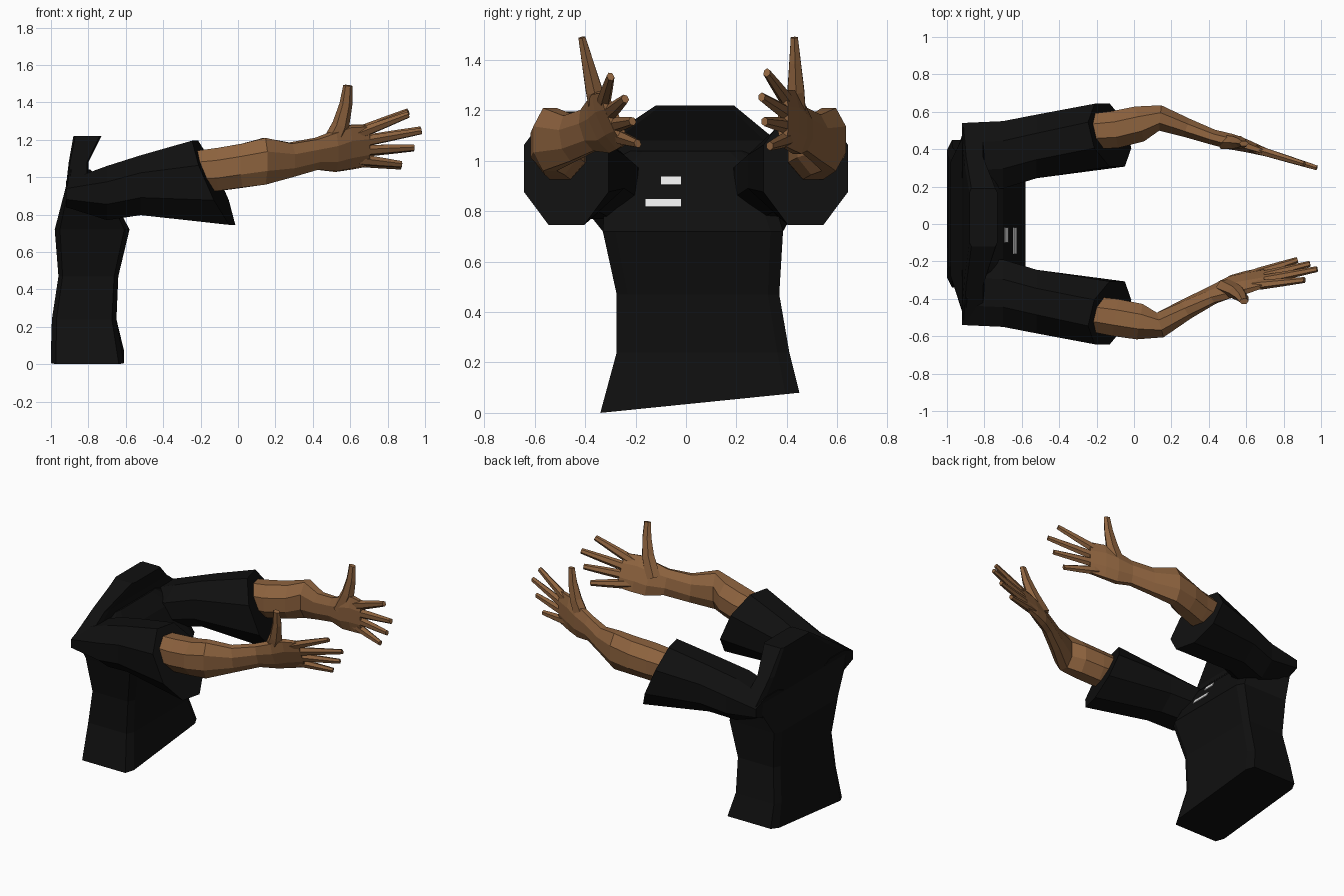
import bpy, bmesh, math
from mathutils import Vector as V

if "Cube" in bpy.data.objects:
    bpy.data.objects.remove(bpy.data.objects["Cube"])


def material(name, col):
    m = bpy.data.materials.new(name)
    m.diffuse_color = (*col, 1)
    m.use_nodes = True
    m.node_tree.nodes["Principled BSDF"].inputs["Base Color"].default_value = m.diffuse_color
    return m


BLACK = material("black cloth", (0.005, 0.005, 0.005))
SKIN = material("brown skin", (0.27, 0.125, 0.049))
WHITE = material("white print", (0.9, 0.9, 0.9))


def loft(name, rings, mat):
    """Skin a list of equal-length point rings and cap both ends."""
    bm = bmesh.new()
    vs = [[bm.verts.new(p) for p in r] for r in rings]
    n = len(vs[0])
    for a, b in zip(vs, vs[1:]):
        for i in range(n):
            j = (i + 1) % n
            bm.faces.new((a[i], a[j], b[j], b[i]))
    bm.faces.new(vs[0])
    bm.faces.new(vs[-1])
    bmesh.ops.recalc_face_normals(bm, faces=bm.faces)
    me = bpy.data.meshes.new(name)
    bm.to_mesh(me)
    bm.free()
    me.materials.append(mat)
    ob = bpy.data.objects.new(name, me)
    bpy.context.collection.objects.link(ob)


def tube(name, pts, widths, heights, ups, n):
    """Skin-coloured tube along points with half widths and half heights."""
    rings = []
    f = 1 / math.cos(math.pi / n)
    for k, (p, w, h, up) in enumerate(zip(pts, widths, heights, ups)):
        t = (pts[min(k + 1, len(pts) - 1)] - pts[max(k - 1, 0)]).normalized()
        side = up.cross(t).normalized()
        top = t.cross(side) if n < 8 else up
        angles = [2 * math.pi * (i + 0.5) / n for i in range(n)]
        rings.append([p + f * (side * w * math.cos(a) + top * h * math.sin(a)) for a in angles])
    loft(name, rings, SKIN)


def section(x0, x1, y0, y1, z, rise=0, front=None):
    """Horizontal body section with cut corners; front is the half width of its front edge."""
    a, b = (y0, y1) if front is None else (-front, front)
    q = [V((x0, y0, z)), V((x1, a, z)), V((x1, b, z + rise)), V((x0, y1, z + rise))]
    out = []
    for i in range(4):
        out += [q[i].lerp(q[i - 1], 0.07), q[i].lerp(q[(i + 1) % 4], 0.07)]
    return out


# Shirt body with slanted hem, waist and sloping chest
loft("shirt_body", [
    section(-1.0, -0.61, -0.34, 0.45, 0, rise=0.08),
    section(-0.995, -0.65, -0.275, 0.41, 0.24),
    section(-0.96, -0.64, -0.275, 0.37, 0.47),
    section(-0.98, -0.58, -0.33, 0.385, 0.72),
    section(-0.92, -0.70, -0.53, 0.53, 0.95, front=0.3),
    section(-0.90, -0.79, -0.42, 0.42, 1.04, front=0.2)], BLACK)

# High collar rising from the shoulders
loft("collar", [
    section(-0.92, -0.80, -0.53, 0.53, 0.95),
    section(-0.905, -0.80, -0.33, 0.36, 1.08),
    section(-0.88, -0.73, -0.12, 0.19, 1.22)], BLACK)

# Plain print patches lying on the chest slope
for name, z, y, w in (("lower", 0.832, -0.09, 0.14), ("upper", 0.92, -0.06, 0.08)):
    x = -0.58 - (z - 0.72) * 0.52
    bpy.ops.mesh.primitive_cube_add(size=1, location=(x, y, z), rotation=(0, -0.48, 0))
    ob = bpy.context.object
    ob.name = name + "_chest_patch"
    ob.scale = (0.009, w, 0.035)
    ob.data.materials.append(WHITE)

# Sleeves: eight-sided, with a slanted cuff (x, y, z, half width, half height, slant)
ANGLES = [math.radians(22.5 + 45 * i) for i in range(8)]
OCT = [(math.cos(a) / math.cos(ANGLES[0]), math.sin(a) / math.cos(ANGLES[0])) for a in ANGLES]
SLEEVE = [(-0.92, 0.36, 0.91, 0.18, 0.07, 0), (-0.70, 0.37, 0.915, 0.18, 0.145, 0),
          (-0.52, 0.415, 0.957, 0.17, 0.16, 0), (-0.13, 0.475, 0.97, 0.168, 0.225, 1)]
for s, label in ((1, "far"), (-1, "near")):
    loft(label + "_sleeve",
         [[(x - k * (b * hz * 0.44 + a * 0.04), s * (y + a * hy), z + b * hz) for a, b in OCT]
          for x, y, z, hy, hz, k in SLEEVE], BLACK)

# Arm profile shared by both arms: x, z, half width, half height
ARM = [(-.30, 1.03, .09, .10), (-.10, 1.042, .10, .115), (.03, 1.062, .096, .117),
       (.14, 1.085, .068, .125), (.28, 1.092, .051, .091), (.42, 1.125, .041, .085),
       (.52, 1.14, .042, .112), (.60, 1.16, .034, .12), (.70, 1.17, .022, .112)]
# Sideways bend of each arm, how far the hand rolls, and the lean of its thumb
SIDES = {"far": ((.49, .505, .535, .567, .515, .465, .44, .418, .385), 0, -0.03),
         "near": ((-.47, -.50, -.522, -.54, -.455, -.38, -.335, -.312, -.285), 24, -0.23)}

for label, (bend, roll, lean) in SIDES.items():
    pts = [V((a[0], y, a[1])) for a, y in zip(ARM, bend)]
    # The roll builds up between elbow and wrist
    rolls = [math.radians(roll) * min(1, max(0, (p.x - .14) / .38)) for p in pts]
    ups = [V((0, -math.sin(r), math.cos(r))) for r in rolls]
    tube(label + "_arm", pts, [a[2] for a in ARM], [a[3] for a in ARM], ups, 8)

    # Fingers fan out from the end of the palm
    end, up = pts[-1], ups[-1]
    fwd = end - pts[-3]
    fwd.z = 0
    fwd.normalize()
    for i, (name, reach) in enumerate(zip(("index", "middle", "ring", "little"),
                                          (.22, .29, .25, .18))):
        tip = end + fwd * reach + up * (.18 - .097 * i)
        base = end - fwd * .015 * abs(i - 1) + up * (.085 - .057 * i)
        line = [base.lerp(tip, t) for t in (-.35, 0, .5, 1)]
        taper = (.025, .027, .022, .016)
        tube(f"{label}_{name}_finger", line, [.8 * r for r in taper], taper, [up] * 4, 6)

    # Thumb pointing up from the heel of the hand
    thumb = [V((x, bend[6] + lean * (z - 1.15), z))
             for x, z in ((.49, 1.15), (.55, 1.28), (.577, 1.39), (.588, 1.49))]
    tube(label + "_thumb", thumb, (.038, .033, .023, .014), (.05, .04, .03, .022),
         [V((1, 0, 0))] * 4, 6)
